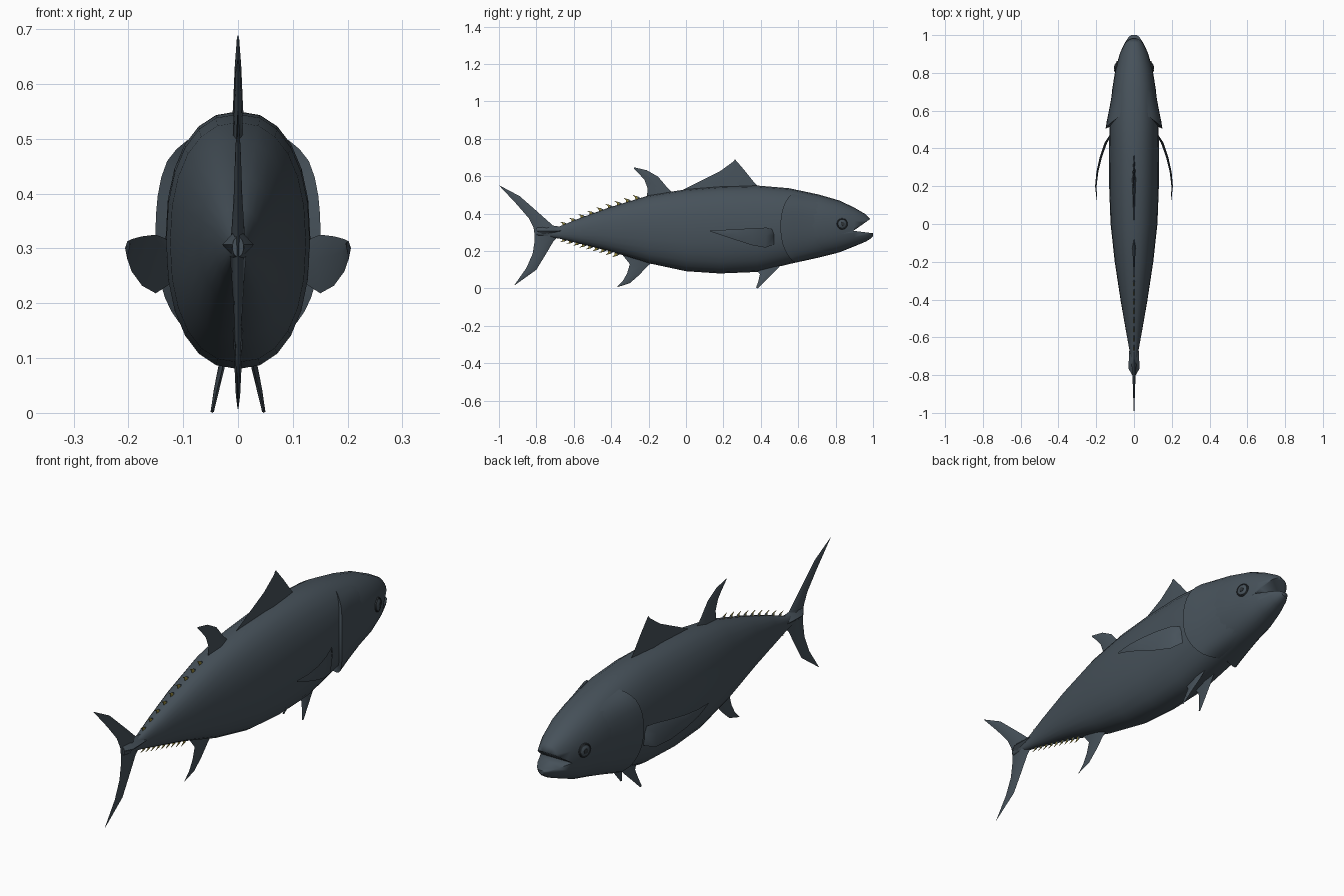
import bpy, bmesh, math
from mathutils import Vector

if "Cube" in bpy.data.objects:
    bpy.data.objects.remove(bpy.data.objects["Cube"])


def material(name, rgb):
    m = bpy.data.materials.new(name)
    m.diffuse_color = (*rgb, 1)
    m.use_nodes = True
    m.node_tree.nodes["Principled BSDF"].inputs["Base Color"].default_value = m.diffuse_color
    return m


SLATE = material("slate skin", (0.062, 0.083, 0.102))
DARK = material("dark eye", (0.03, 0.037, 0.043))
YELLOW = material("finlet yellow", (0.30, 0.24, 0.04))


def build(name, verts, faces, mats=(SLATE,), mirror=False, angle=40):
    mesh = bpy.data.meshes.new(name)
    mesh.from_pydata(verts, [], faces)
    bm = bmesh.new()
    bm.from_mesh(mesh)
    bmesh.ops.recalc_face_normals(bm, faces=bm.faces)
    bm.to_mesh(mesh)
    bm.free()
    ob = bpy.data.objects.new(name, mesh)
    bpy.context.collection.objects.link(ob)
    for m in mats:
        mesh.materials.append(m)
    if mirror:
        ob.modifiers.new("mirror", "MIRROR").use_bisect_axis[0] = False
    bpy.ops.object.select_all(action="DESELECT")
    bpy.context.view_layer.objects.active = ob
    ob.select_set(True)
    bpy.ops.object.shade_smooth_by_angle(angle=math.radians(angle))
    return ob


def loft(name, rings, **kw):
    n = len(rings[0])
    verts = [p for r in rings for p in r]
    faces = [(i * n + j, i * n + (j + 1) % n, (i + 1) * n + (j + 1) % n, (i + 1) * n + j)
             for i in range(len(rings) - 1) for j in range(n)]
    faces += [tuple(range(n)), tuple(range(len(verts) - n, len(verts)))]
    return build(name, verts, faces, **kw)


# Body sections: y, top z, bottom z, half width
SECTIONS = [
    (-0.80, 0.320, 0.285, 0.010), (-0.68, 0.330, 0.267, 0.022), (-0.57, 0.375, 0.240, 0.042),
    (-0.41, 0.433, 0.200, 0.070), (-0.20, 0.497, 0.135, 0.102), (0.00, 0.530, 0.092, 0.124),
    (0.18, 0.545, 0.080, 0.131), (0.38, 0.550, 0.088, 0.132), (0.55, 0.536, 0.130, 0.130),
    (0.71, 0.502, 0.165, 0.116), (0.82, 0.470, 0.193, 0.098), (0.90, 0.432, 0.225, 0.076),
    (0.96, 0.397, 0.250, 0.050), (0.99, 0.365, 0.268, 0.030), (1.00, 0.335, 0.278, 0.016)]


def section(y):
    for a, b in zip(SECTIONS, SECTIONS[1:]):
        if y <= b[0]:
            t = (y - a[0]) / (b[0] - a[0])
            return [p + (q - p) * t for p, q in zip(a, b)][1:]
    return SECTIONS[-1][1:]


def skin(y, a, off=0.0):
    """Point on the body at length y and angle a, pushed out by off."""
    top, bot, w = section(y)
    power = lambda v: math.copysign(abs(v) ** 0.88, v)
    return Vector(((w + off) * power(math.cos(a)), y,
                   (top + bot) / 2 + ((top - bot) / 2 + off) * power(math.sin(a))))


N = 24
body = loft("body", [[skin(s[0], 2 * math.pi * j / N) for j in range(N)] for s in SECTIONS])

# Open mouth cut as a wedge
wedge = [(0.895, 0.308), (1.1, 0.452), (1.1, 0.283)]
cutter = loft("mouth_cutter", [[(x, y, z) for y, z in wedge] for x in (-0.2, 0.2)])
cutter.hide_render = True
cutter.hide_viewport = True
cut = body.modifiers.new("mouth", "BOOLEAN")
cut.object = cutter
cut.operation = "DIFFERENCE"
cut.solver = "EXACT"

# Gill covers: flared plates with a curved rear edge
ROWS, COLS = 17, 7
verts = []
for i in range(ROWS):
    a = math.radians(-82 + 140 * i / (ROWS - 1))
    edge = 0.505 + 0.09 * math.sin(a) ** 2
    flare = 0.019 * min(1, 5 * i / (ROWS - 1), 5 * (1 - i / (ROWS - 1)))
    verts.append(skin(edge + 0.012, a, -0.01))
    for j in range(COLS):
        s = j / (COLS - 1)
        verts.append(skin(edge + 0.22 * s, a, flare * (1 - s) ** 1.5 + 0.001 - 0.004 * s))
C = COLS + 1
build("gill_cover", verts, [(i * C + j, i * C + j + 1, (i + 1) * C + j + 1, (i + 1) * C + j)
                            for i in range(ROWS - 1) for j in range(C - 1)], mirror=True)


def fin(name, stations, **kw):
    """Lens-section fin; each station is lead (y, z), trail (y, z), half thickness, x."""
    rings = []
    for (ly, lz), (ty, tz), th, x in stations:
        my, mz = ly * 0.6 + ty * 0.4, lz * 0.6 + tz * 0.4
        rings.append([(x, ly, lz), (x + th, my, mz), (x, ty, tz), (x - th, my, mz)])
    return loft(name, rings, angle=60, **kw)


fin("first_dorsal_fin", [
    ((0.40, 0.53), (-0.04, 0.515), 0.011, 0), ((0.37, 0.56), (0.06, 0.566), 0.009, 0),
    ((0.31, 0.635), (0.18, 0.625), 0.006, 0), ((0.262, 0.69), (0.25, 0.676), 0.002, 0)])
fin("second_dorsal_fin", [
    ((-0.06, 0.50), (-0.21, 0.48), 0.010, 0), ((-0.105, 0.545), (-0.205, 0.535), 0.008, 0),
    ((-0.15, 0.598), (-0.222, 0.58), 0.006, 0), ((-0.21, 0.632), (-0.25, 0.612), 0.004, 0),
    ((-0.28, 0.648), (-0.278, 0.64), 0.001, 0)])
fin("anal_fin", [
    ((-0.17, 0.15), (-0.34, 0.18), 0.010, 0), ((-0.21, 0.115), (-0.30, 0.13), 0.008, 0),
    ((-0.25, 0.072), (-0.315, 0.08), 0.006, 0), ((-0.30, 0.028), (-0.338, 0.04), 0.004, 0),
    ((-0.37, 0.006), (-0.365, 0.012), 0.001, 0)])
fin("pelvic_fin", [
    ((0.52, 0.14), (0.37, 0.11), 0.007, 0.022), ((0.475, 0.09), (0.395, 0.075), 0.006, 0.030),
    ((0.43, 0.045), (0.387, 0.04), 0.005, 0.039), ((0.385, 0.0), (0.375, 0.005), 0.003, 0.047)],
    mirror=True)
fin("pectoral_fin", [
    ((0.47, 0.315), (0.47, 0.235), 0.006, 0.124), ((0.43, 0.325), (0.425, 0.218), 0.007, 0.150),
    ((0.36, 0.322), (0.35, 0.232), 0.006, 0.175), ((0.28, 0.317), (0.27, 0.258), 0.005, 0.194),
    ((0.20, 0.313), (0.20, 0.281), 0.004, 0.202), ((0.128, 0.311), (0.128, 0.305), 0.001, 0.197)],
    mirror=True)

# Forked tail: two lobes meeting at the tail stem
fin("upper_tail_lobe", [
    ((-0.66, 0.30), (-0.81, 0.29), 0.016, 0), ((-0.71, 0.335), (-0.815, 0.325), 0.012, 0),
    ((-0.785, 0.402), (-0.84, 0.375), 0.008, 0), ((-0.89, 0.494), (-0.905, 0.45), 0.005, 0),
    ((-1.0, 0.552), (-0.995, 0.546), 0.001, 0)])
fin("lower_tail_lobe", [
    ((-0.66, 0.30), (-0.81, 0.30), 0.016, 0), ((-0.71, 0.25), (-0.81, 0.25), 0.012, 0),
    ((-0.745, 0.19), (-0.82, 0.185), 0.008, 0), ((-0.80, 0.10), (-0.853, 0.11), 0.005, 0),
    ((-0.92, 0.014), (-0.916, 0.02), 0.001, 0)])

# Side keels on the tail stem
loft("tail_keel", [[(w, y, 0.307), (0, y, 0.307 + h), (-w, y, 0.307), (0, y, 0.307 - h)]
                   for y, w, h in ((-0.60, 0.02, 0.01), (-0.70, 0.027, 0.028),
                                   (-0.765, 0.029, 0.03), (-0.80, 0.010, 0.02))])

# Finlets: swept spikes above and below, yellow at the rear edge
for label, start, side in (("upper", -0.25, 0), ("lower", -0.36, 1)):
    for k in range(9):
        y = start - k * (0.64 + start) / 8
        z = section(y)[side]
        d = -1 if side else 1
        size = 0.034 - 0.0018 * k
        ob = fin(f"{label}_finlet_{k + 1}", [
            ((y + 0.02, z - 0.008 * d), (y - 0.02, z - 0.014 * d), 0.005, 0),
            ((y - 0.008, z + 0.3 * size * d), (y - 0.022, z + 0.15 * size * d), 0.003, 0),
            ((y - 0.034, z + 0.5 * size * d), (y - 0.033, z + 0.42 * size * d), 0.001, 0)],
            mats=(SLATE, YELLOW))
        for p in ob.data.polygons:
            p.material_index = int(p.center.y < y - 0.012)

# Eyes: a raised rim, a shallow dome and a dark pupil, facing along the head surface
eye = skin(0.835, math.asin(0.08))
tilt = (skin(0.82, 0.08) - skin(0.85, 0.08)).normalized()
normal = Vector((-tilt.y, tilt.x, 0)).normalized()
side_dir, up = Vector((0, 0, 1)).cross(normal), Vector((0, 0, 1))


def disc_stack(name, profile, mat):
    loft(name, [[eye + normal * d + (side_dir * math.cos(t) + up * math.sin(t)) * r
                 for t in (2 * math.pi * j / 20 for j in range(20))] for r, d in profile],
         mats=(mat,), mirror=True)


disc_stack("eye_rim", [(0.031, -0.012), (0.030, 0.002), (0.027, 0.005), (0.024, 0.002)], DARK)
disc_stack("eye", [(0.025, -0.01), (0.024, 0.004), (0.016, 0.008), (0.006, 0.010)], SLATE)
disc_stack("pupil", [(0.011, 0.006), (0.010, 0.0105), (0.004, 0.0112)], DARK)
